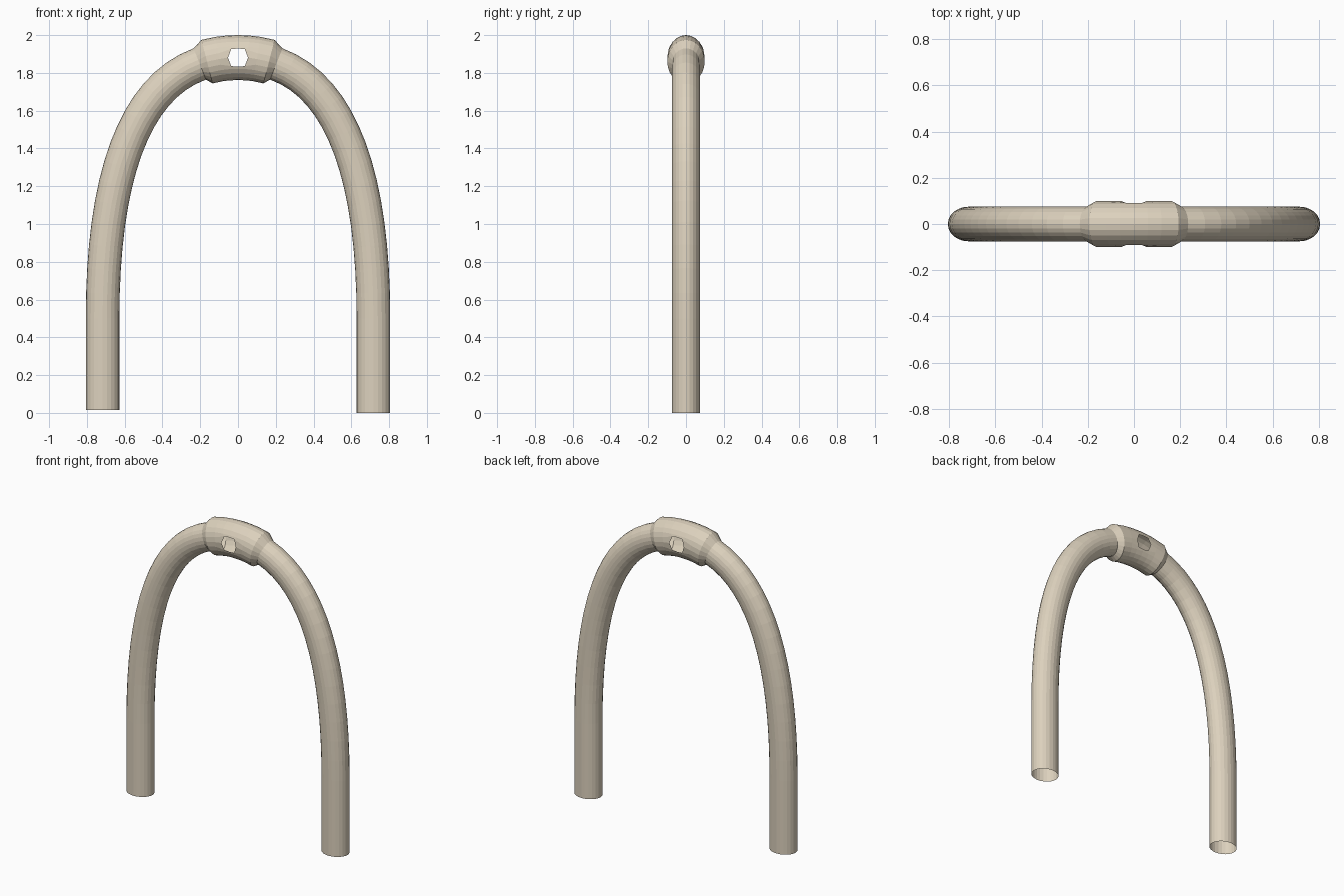
import bpy, bmesh, math
from mathutils import Vector

if "Cube" in bpy.data.objects:
    bpy.data.objects.remove(bpy.data.objects["Cube"])

SIDES = 24
PIPE = (0.089, 0.075)      # in-plane radius, depth radius
SLEEVE = (0.119, 0.099)
HOLE = {(0, 1): (0, 0.048), (1, 0): (0.053, 0), (1, 1): (0.036, 0.045)}


def bezier(t):
    """Centreline of the right half of the arch, from leg to crown."""
    p = [(0.717, 0.5), (0.717, 1.35), (0.5, 1.881), (0, 1.881)]
    w = [(1 - t) ** 3, 3 * t * (1 - t) ** 2, 3 * t * t * (1 - t), t ** 3]
    return Vector((sum(a * q[0] for a, q in zip(w, p)), 0,
                   sum(a * q[1] for a, q in zip(w, p))))


# Right half of the path: foot, curved pipe, then the thicker sleeve
half = [(Vector((0.717, 0, 0)), PIPE)]
half += [(bezier(0.853 * i / 16), PIPE) for i in range(17)]
half += [(bezier(t), SLEEVE) for t in (0.883, 0.931, 0.965)]

# Mirror it to get the whole path, left foot to right foot
left = [(Vector((-c.x, 0, c.z)), r) for c, r in half]
left[0][0].z = 0.015
path = left + [(bezier(1), SLEEVE)] + half[::-1]
mid = len(path) // 2

# Sweep an elliptical section along the path
bm = bmesh.new()
rings = []
for i, (c, (a, b)) in enumerate(path):
    t = (path[min(i + 1, len(path) - 1)][0] - path[max(i - 1, 0)][0]).normalized()
    if i in (0, len(path) - 1):
        t = Vector((0, 0, 1 if i == 0 else -1))
    n = Vector((-t.z, 0, t.x))
    ring = []
    for k in range(SIDES):
        th = 2 * math.pi * k / SIDES
        ring.append(bm.verts.new(c + n * a * math.sin(th) + Vector((0, b * math.cos(th), 0))))
    rings.append(ring)
for r0, r1 in zip(rings, rings[1:]):
    for k in range(SIDES):
        j = (k + 1) % SIDES
        bm.faces.new((r0[k], r0[j], r1[j], r1[k]))

# Eight-sided hole through the front and back of the sleeve
centre = path[mid][0]
a, b = SLEEVE
centres = []
for k0, sy in ((0, 1), (SIDES // 2, -1)):
    centres.append(rings[mid][k0])
    for di in (-1, 0, 1):
        for dk in (-1, 0, 1):
            if di or dk:
                hx, hz = HOLE[abs(di), abs(dk)]
                v = rings[mid + di][(k0 + dk) % SIDES]
                z = hz * dk * sy
                v.co = (hx * di, sy * b * math.sqrt(1 - (z / a) ** 2), centre.z + z)
bmesh.ops.delete(bm, geom=centres, context='VERTS')
bmesh.ops.recalc_face_normals(bm, faces=bm.faces)

mesh = bpy.data.meshes.new("arched_pipe")
bm.to_mesh(mesh)
bm.free()
obj = bpy.data.objects.new("arched_pipe", mesh)
bpy.context.collection.objects.link(obj)

# Pale sand colour
mat = bpy.data.materials.new("sand")
mat.diffuse_color = (0.72, 0.64, 0.51, 1)
mat.use_nodes = True
mat.node_tree.nodes["Principled BSDF"].inputs["Base Color"].default_value = mat.diffuse_color
mesh.materials.append(mat)
